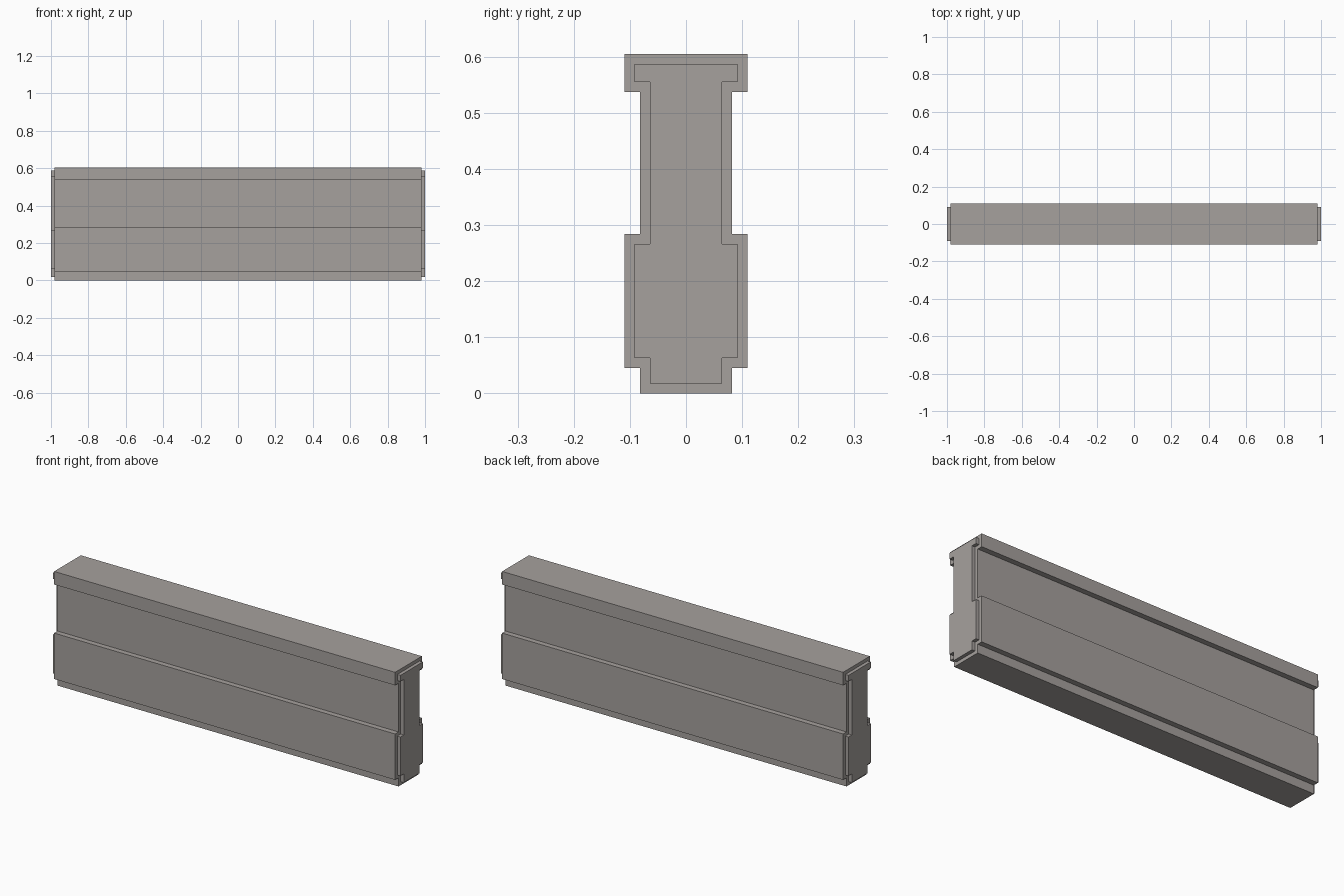
import bpy
import bmesh

cube = bpy.data.objects.get("Cube")
if cube:
    bpy.data.objects.remove(cube)

# Single stone colour
stone = bpy.data.materials.new("warm grey stone")
stone.use_nodes = True
colour = (0.38, 0.355, 0.34, 1)
stone.diffuse_color = colour
stone.node_tree.nodes["Principled BSDF"].inputs["Base Color"].default_value = colour

LIP = 0.018
WIDE, NARROW = 0.11, 0.082


def profile(d):
    """Stepped wall cross-section (y, z), shrunk inwards by d."""
    w, n = WIDE - d, NARROW - d
    half = [(n, d), (n, 0.045 + d), (w, 0.045 + d), (w, 0.284 - d),
            (n, 0.284 - d), (n, 0.537 + d), (w, 0.537 + d), (w, 0.605 - d)]
    return half + [(-y, z) for y, z in reversed(half)]


# Wall: full section along the length, with a shrunken tenon at each end
bm = bmesh.new()
stations = [(-1, LIP), (LIP - 1, LIP), (LIP - 1, 0),
            (1 - LIP, 0), (1 - LIP, LIP), (1, LIP)]
rings = [[bm.verts.new((x, y, z)) for y, z in profile(d)] for x, d in stations]
for a, b in zip(rings, rings[1:]):
    for i in range(len(a)):
        j = (i + 1) % len(a)
        bm.faces.new((a[i], a[j], b[j], b[i]))

# Flat end faces
bm.faces.new(rings[0])
bm.faces.new(rings[-1])
bmesh.ops.recalc_face_normals(bm, faces=bm.faces)

mesh = bpy.data.meshes.new("wall_panel")
bm.to_mesh(mesh)
bm.free()
mesh.materials.append(stone)
wall = bpy.data.objects.new("wall_panel", mesh)
bpy.context.collection.objects.link(wall)
